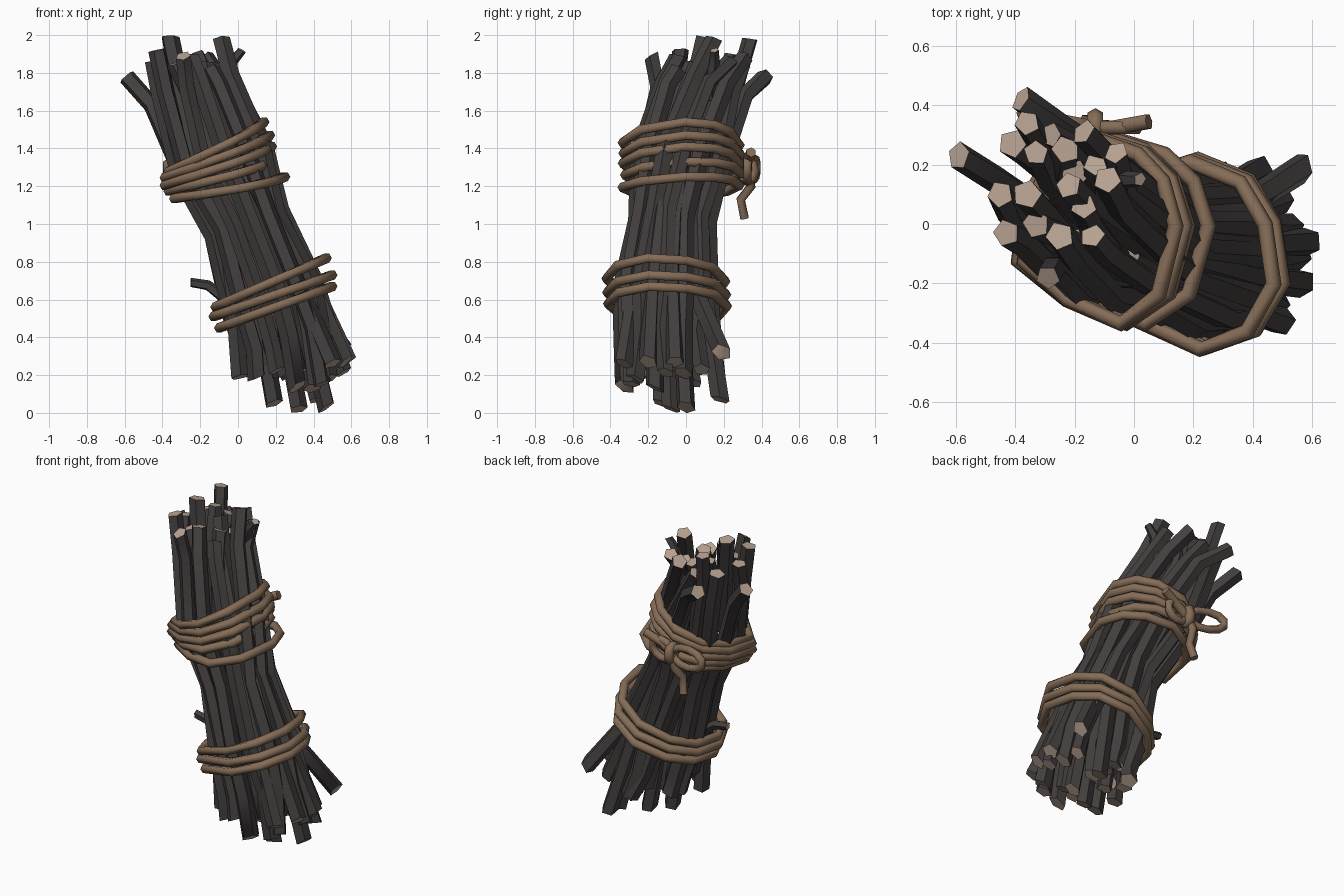
import bpy, bmesh, math, random
from mathutils import Vector

random.seed(7)
if "Cube" in bpy.data.objects:
    bpy.data.objects.remove(bpy.data.objects["Cube"])


def material(name, color):
    m = bpy.data.materials.new(name)
    m.use_nodes = True
    m.diffuse_color = (*color, 1)
    bsdf = m.node_tree.nodes["Principled BSDF"]
    bsdf.inputs["Base Color"].default_value = (*color, 1)
    bsdf.inputs["Roughness"].default_value = 0.9
    return m


BARK = material("dark bark", (0.055, 0.049, 0.048))
CUT = material("cut wood", (0.47, 0.36, 0.285))
ROPE = material("brown rope", (0.235, 0.152, 0.096))


def tube(name, points, radius, sides, mats, closed=False, ref=(0, 1, 0), taper=1.0,
         turn=0.0, cuts=None):
    """Sweep a polygon along a path; end faces take the last material, cuts slant the ends."""
    pts = [Vector(p) for p in points]
    n = len(pts)
    ref = Vector(ref)
    bm = bmesh.new()
    rings = []
    for i, p in enumerate(pts):
        if closed:
            tangent = pts[(i + 1) % n] - pts[i - 1]
        else:
            tangent = pts[min(i + 1, n - 1)] - pts[max(i - 1, 0)]
        tangent.normalize()
        side = ref.cross(tangent).normalized()
        up = tangent.cross(side)
        r = radius * (1 + (taper - 1) * i / (n - 1))
        ring = []
        for k in range(sides):
            a = turn + math.tau * k / sides
            offset = r * (math.cos(a) * side + math.sin(a) * up)
            if cuts and i in (0, n - 1):
                offset += tangent * offset.dot(cuts[i > 0])
            ring.append(bm.verts.new(p + offset))
        rings.append(ring)
    for i in range(n if closed else n - 1):
        a, b = rings[i], rings[(i + 1) % n]
        for k in range(sides):
            j = (k + 1) % sides
            bm.faces.new((a[k], a[j], b[j], b[k])).smooth = True
    if not closed:
        for ring in (rings[0][::-1], rings[-1]):
            bm.faces.new(ring).material_index = len(mats) - 1
    bmesh.ops.recalc_face_normals(bm, faces=bm.faces)
    mesh = bpy.data.meshes.new(name)
    bm.to_mesh(mesh)
    bm.free()
    mesh.set_sharp_from_angle(angle=math.radians(64))
    for m in mats:
        mesh.materials.append(m)
    ob = bpy.data.objects.new(name, mesh)
    bpy.context.collection.objects.link(ob)


def jitter(s):
    return Vector([random.uniform(-s, s) for _ in range(3)])


def stick(name, points, radius, taper=1.0):
    cuts = (Vector((0.2, -0.2, 0)) + jitter(0.25), Vector((-0.05, 0.18, 0)) + jitter(0.2))
    tube(name, points, radius, 5, [BARK, CUT], taper=taper,
         turn=random.uniform(0, math.tau), cuts=cuts)


# Cross-sections of the leaning bundle: centre and radius of the stick centres
SECTIONS = [((0.3, -0.09, 0.17), 0.25), ((0.255, -0.1, 0.38), 0.235),
            ((0.19, -0.1, 0.62), 0.235), ((0.055, -0.075, 1.0), 0.185),
            ((-0.09, -0.02, 1.34), 0.225), ((-0.2, 0.05, 1.62), 0.2)]


def on_section(section, angle, spread):
    centre, r = section
    dx, dy = r * spread * math.cos(angle), r * spread * math.sin(angle)
    return Vector(centre) + Vector((dx, dy, 0.35 * dx - 0.1 * dy))


# Upper ends of the sticks
TOPS = [(-.38, .42, 1.78), (-.59, .23, 1.78), (-.36, .34, 1.98), (-.41, .27, 1.85),
        (-.33, .24, 1.9), (-.45, .1, 1.86), (-.36, .1, 1.99), (-.43, -.03, 1.92),
        (-.33, 0, 1.85), (-.25, -.04, 1.89), (-.14, -.04, 1.82), (-.29, -.18, 1.89),
        (-.17, .06, 1.85), (-.22, .13, 1.9), (-.09, .15, 1.98), (-.13, .2, 1.84),
        (-.23, .25, 1.87), (-.17, .31, 1.88), (-.06, .24, 1.87), (-.28, .3, 1.83),
        (-.2, .17, 1.8)]
TOP_CENTRE = Vector((-0.25, 0.12, 1.85))
offsets = sorted((Vector(t) - TOP_CENTRE for t in TOPS), key=lambda o: o.xy.length)

# Main sticks: an inner and an outer ring, matched to the upper ends by angle
count = 0
for group, spread in ((offsets[:8], 0.5), (offsets[8:], 1.0)):
    group.sort(key=lambda o: math.atan2(o.y, o.x))
    for i, off in enumerate(group):
        angle = -math.pi + (i + 0.5) * math.tau / len(group)
        bend = random.uniform(-0.3, 0.3)
        path = []
        for s, section in enumerate(SECTIONS):
            p = on_section(section, angle + bend * (1 - s / 3), spread) + jitter(0.016)
            if s == 0:
                p.z = random.uniform(0.11, 0.21) + 0.3 * abs(p.x - 0.35)
            path.append(p)
        tip = TOP_CENTRE + off
        path[-1] = path[-1].lerp(tip, 0.35)
        path.append(tip)
        count += 1
        stick(f"stick_{count:02d}", path, random.uniform(0.044, 0.054), 0.92)

# Stray sticks whose lower ends stick out of the bundle
STRAYS = [(.57, .19, .32), (.47, 0, .03), (.01, -.17, .19), (.5, -.33, .26),
          (.59, -.06, .27), (.57, -.2, .27), (.32, -.08, .02), (.19, -.13, .05),
          (.42, .18, .07)]
for i, end in enumerate(STRAYS):
    end = Vector(end)
    d = end - Vector(SECTIONS[0][0])
    angle, spread = math.atan2(d.y, d.x), min(0.9, d.xy.length / 0.3)
    path = [end] + [on_section(s, angle, spread) + jitter(0.01) for s in SECTIONS[2:4]]
    path.append(on_section(SECTIONS[4], angle, spread * 0.6))
    stick(f"stray_stick_{i + 1}", path, 0.05, 0.8)

# Small side twigs
stick("lower_twig", [(-0.02, -0.1, 0.56), (-0.1, -0.08, 0.63), (-0.16, -0.075, 0.675),
                     (-0.25, -0.07, 0.69)], 0.034, 0.75)
stick("upper_twig", [(-0.08, 0.13, 1.66), (-0.04, 0.14, 1.78), (-0.03, 0.15, 1.86),
                     (0.02, 0.15, 1.92)], 0.04, 0.6)


# Rope turns: outline as (share of half width, y), then left x, right x, left z, right z
def rope_turn(name, outline, tilt, left, right, z_left, z_right):
    shift = random.uniform(-0.008, 0.008)
    pts = [((left + right) / 2 + (right - left) / 2 * u, y + shift,
            (z_left + z_right) / 2 + (z_right - z_left) / 2 * u + tilt * y)
           for u, y in outline]
    tube(name, pts, 0.027, 6, [ROPE], closed=True, ref=(0, 0, 1))


LOWER_OUTLINE = [(1, -.2), (.9, 0), (.62, .14), (.05, .21), (-.55, .15), (-.9, .03),
                 (-1, -.15), (-.8, -.29), (.17, -.42), (.7, -.36)]
UPPER_OUTLINE = [(1, 0), (.83, .15), (.5, .24), (-.05, .29), (-.6, .22), (-.9, .08),
                 (-1, -.12), (-.42, -.25), (.28, -.33), (.78, -.23)]
LOWER = [(-.12, .47, .56, .82), (-.13, .5, .51, .73), (-.1, .5, .45, .67)]
UPPER = [(-.37, .14, 1.28, 1.54), (-.39, .17, 1.25, 1.47), (-.39, .18, 1.21, 1.41),
         (-.37, .17, 1.18, 1.33), (-.34, .25, 1.14, 1.25)]
for band, outline, tilt, turns in (("lower", LOWER_OUTLINE, 0, LOWER),
                                   ("upper", UPPER_OUTLINE, 0.05, UPPER)):
    for i, t in enumerate(turns):
        rope_turn(f"{band}_rope_turn_{i + 1}", outline, tilt, *t)

# Bow at the back: two loops, two tails and a wrapped knot
KNOT = Vector((-0.13, 0.325, 1.28))


def bow_loop(name, reach, drop, height, out):
    pts = []
    for k in range(11):
        a = math.tau * k / 11
        along = (1 - math.cos(a)) / 2
        pts.append(KNOT + Vector((reach * along, out * along,
                                  height * math.sin(a) + drop * along)))
    tube(name, pts, 0.025, 6, [ROPE], closed=True)


bow_loop("bow_loop_right", -0.25, 0.02, 0.06, 0.05)
bow_loop("bow_loop_left", 0.14, 0.02, 0.06, 0.0)
tube("bow_tail_long", [KNOT, KNOT + Vector((-0.03, 0.02, -0.08)),
                       KNOT + Vector((-0.05, -0.035, -0.15)),
                       KNOT + Vector((-0.07, -0.015, -0.25))], 0.026, 6, [ROPE])
tube("bow_tail_short", [KNOT, KNOT + Vector((0.07, 0, 0.05)),
                        KNOT + Vector((0.18, 0.02, 0.1))], 0.028, 6, [ROPE])
ring = [KNOT + Vector((0, 0.035 * math.cos(math.tau * k / 8), 0.05 * math.sin(math.tau * k / 8)))
        for k in range(8)]
tube("bow_knot", ring, 0.03, 6, [ROPE], closed=True, ref=(1, 0, 0))
